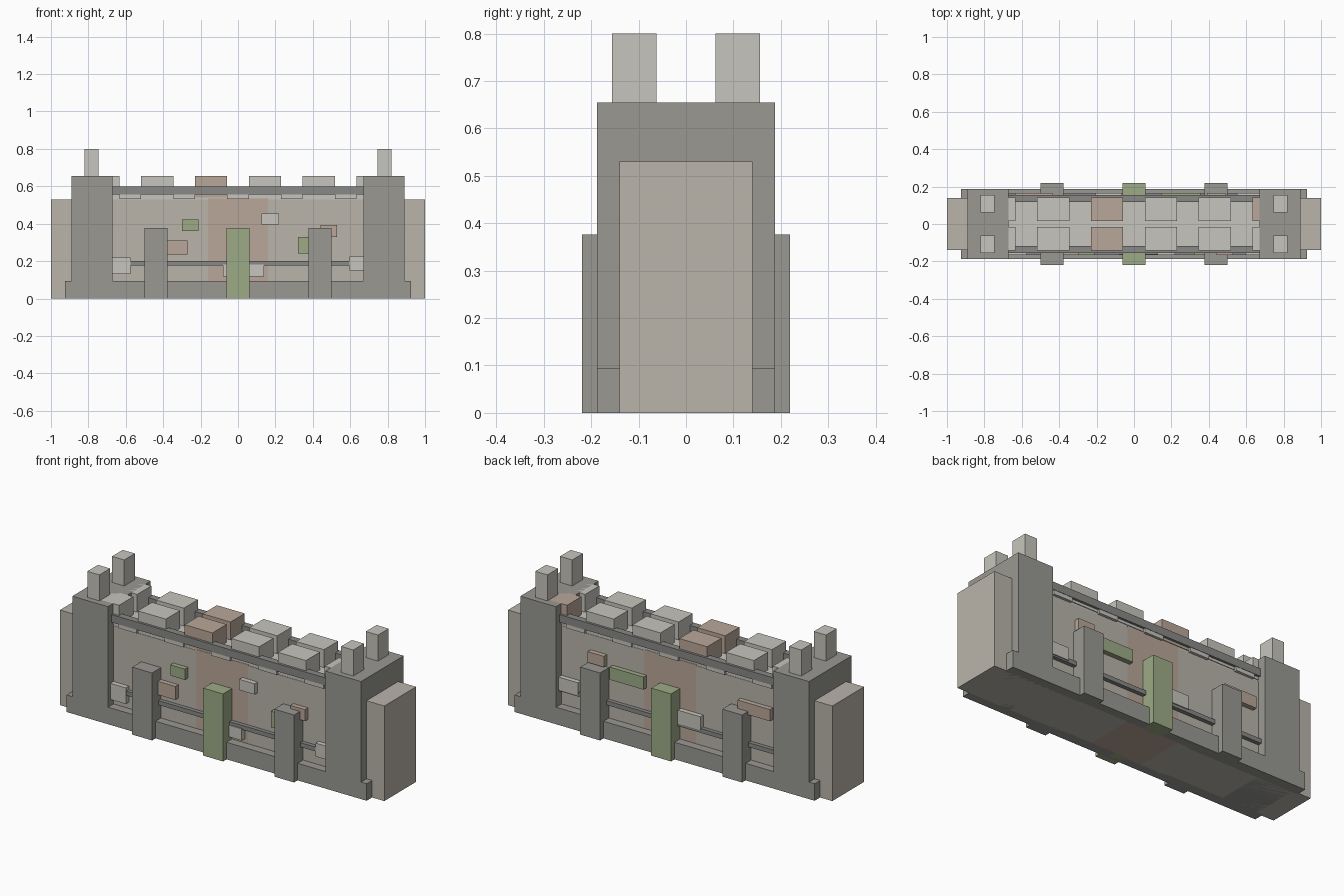
import bpy, bmesh


def mat(name, rgb):
    m = bpy.data.materials.new(name)
    m.diffuse_color = (*rgb, 1)
    return m


SAND = mat("sandstone", (0.49, 0.46, 0.41))
DARK = mat("dark_stone", (0.32, 0.315, 0.29))
TRIM = mat("trim_stone", (0.25, 0.25, 0.24))
PALE = mat("pale_stone", (0.57, 0.56, 0.51))
CLAY = mat("clay_stone", (0.49, 0.39, 0.32))
MOSS = mat("mossy_stone", (0.34, 0.41, 0.24))


def box(name, x, y, z, material):
    """Box from (min, max) ranges on each axis."""
    x, y, z = sorted(x), sorted(y), sorted(z)
    bm = bmesh.new()
    bmesh.ops.create_cube(bm, size=1)
    for v in bm.verts:
        v.co = [r[0] if c < 0 else r[1] for c, r in zip(v.co, (x, y, z))]
    me = bpy.data.meshes.new(name)
    bm.to_mesh(me)
    bm.free()
    me.materials.append(material)
    ob = bpy.data.objects.new(name, me)
    bpy.context.collection.objects.link(ob)
    return ob


# Wall body in three sections, with the walkway on top
for s in (-1, 1):
    box("wall_section", (s * 0.16, s * 1.0), (-0.14, 0.14), (0, 0.53), SAND)
box("wall_section_middle", (-0.16, 0.16), (-0.14, 0.14), (0, 0.535), CLAY)
box("walkway", (-0.68, 0.68), (-0.138, 0.138), (0.53, 0.555), PALE)

# End towers with two small turrets each
for s in (-1, 1):
    box("tower", (s * 0.67, s * 0.89), (-0.188, 0.188), (0, 0.655), DARK)
    for t in (-1, 1):
        box("turret", (s * 0.745, s * 0.82), (t * 0.062, t * 0.156), (0.655, 0.8), PALE)

# Features repeated on the front (-1) and back (1) faces
for s in (-1, 1):
    box("plinth", (-0.925, 0.925), (s * 0.13, s * 0.188), (0, 0.095), DARK)
    box("string_course", (-0.67, 0.67), (s * 0.13, s * 0.162), (0.176, 0.2), TRIM)
    box("parapet_beam", (-0.67, 0.67), (s * 0.117, s * 0.155), (0.555, 0.598), TRIM)
    for x, m in ((-0.438, DARK), (0, MOSS), (0.438, DARK)):
        box("buttress", (x - 0.061, x + 0.061), (s * 0.13, s * 0.219), (0, 0.376), m)
    for i in range(6):
        x = (i - 2.5) * 0.288
        clay = i == 2 or (i == 5 and s == 1)
        box("merlon", (x - 0.086, x + 0.086), (s * 0.017, s * 0.142), (0.54, 0.655),
            CLAY if clay else PALE)
    for i in range(-2, 3):
        x = i * 0.288
        box("crenel_slab", (x - 0.058, x + 0.058), (s * 0.12, s * 0.153), (0.533, 0.555), PALE)

# Raised stones: side, centre x, centre z, width, height
STONES = [
    (-1, -0.255, 0.392, 0.09, 0.06, MOSS), (-1, 0.172, 0.425, 0.095, 0.06, PALE),
    (-1, -0.325, 0.272, 0.11, 0.075, CLAY), (-1, 0.485, 0.362, 0.09, 0.064, CLAY),
    (-1, 0.38, 0.285, 0.12, 0.09, MOSS), (-1, -0.625, 0.175, 0.10, 0.09, PALE),
    (-1, 0.03, 0.15, 0.22, 0.065, PALE), (-1, 0.65, 0.188, 0.11, 0.075, PALE),
    (1, 0.44, 0.415, 0.10, 0.06, CLAY), (1, 0.25, 0.36, 0.21, 0.07, MOSS),
    (1, -0.135, 0.23, 0.14, 0.075, PALE), (1, -0.535, 0.39, 0.20, 0.065, CLAY),
    (1, 0.61, 0.22, 0.12, 0.07, PALE),
]
for s, x, z, w, h, m in STONES:
    box("raised_stone", (x - w / 2, x + w / 2), (s * 0.13, s * 0.167),
        (z - h / 2, z + h / 2), m)
